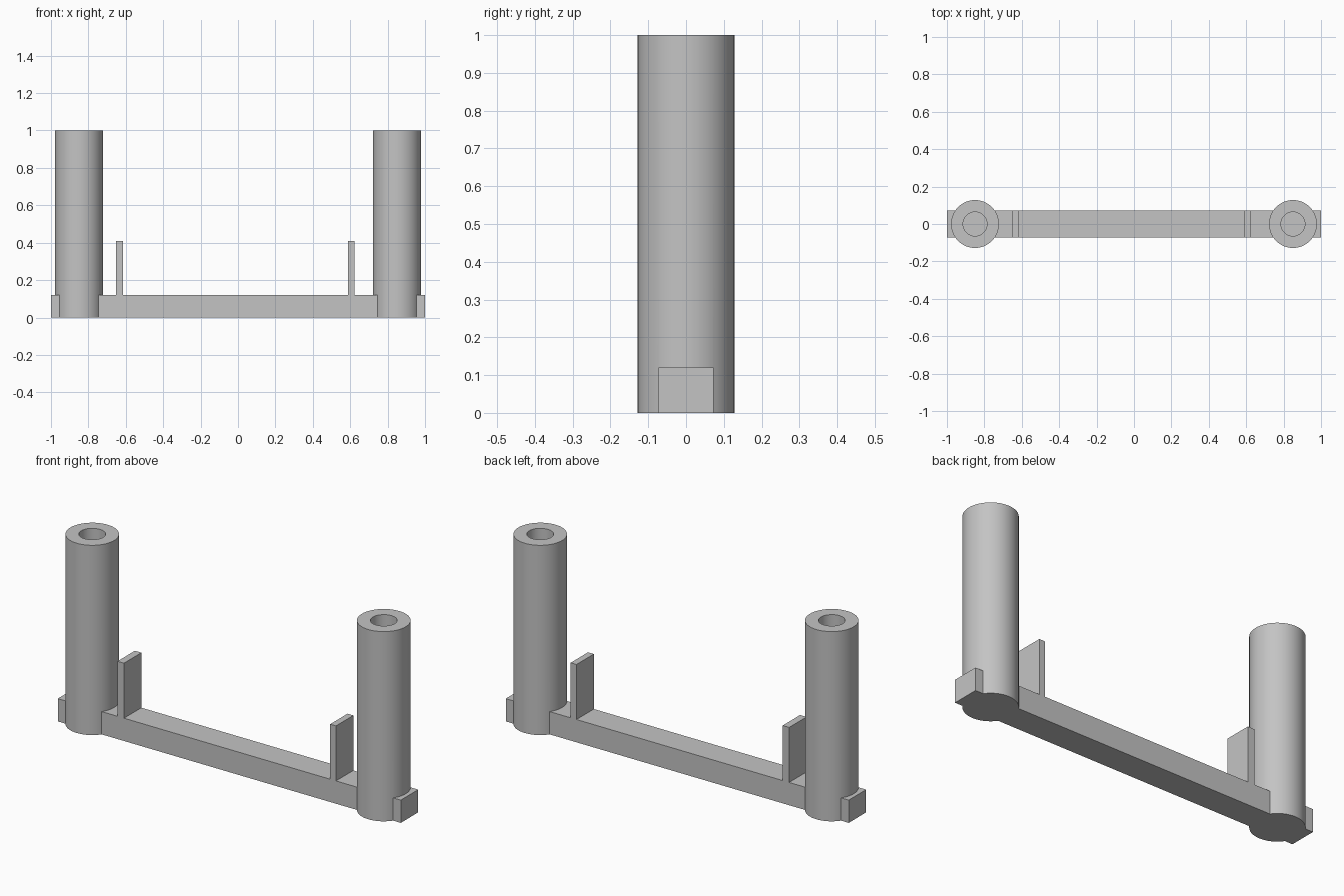
import bpy
import math

cube = bpy.data.objects.get("Cube")
if cube:
    bpy.data.objects.remove(cube, do_unlink=True)

GREY = (0.55, 0.55, 0.55, 1)
grey = bpy.data.materials.new("light grey")
grey.use_nodes = True
grey.diffuse_color = GREY
grey.node_tree.nodes["Principled BSDF"].inputs["Base Color"].default_value = GREY

BAR_H, BAR_W = 0.12, 0.145
POST_X, POST_R, BORE_R, POST_H = 0.85, 0.128, 0.064, 1.0


def finish(name):
    ob = bpy.context.object
    ob.name = name
    ob.data.materials.append(grey)
    return ob


def box(name, x0, x1, z0, z1):
    bpy.ops.mesh.primitive_cube_add(size=1, location=((x0 + x1) / 2, 0, (z0 + z1) / 2))
    ob = finish(name)
    ob.scale = (x1 - x0, BAR_W, z1 - z0)
    bpy.ops.object.transform_apply(location=False, rotation=False)
    return ob


def cylinder(name, x, radius, z0, z1):
    bpy.ops.mesh.primitive_cylinder_add(vertices=64, radius=radius, depth=z1 - z0,
                                        location=(x, 0, (z0 + z1) / 2))
    return finish(name)


def combine(target, tool, operation):
    mod = target.modifiers.new(operation.lower(), "BOOLEAN")
    mod.operation, mod.solver, mod.object = operation, "EXACT", tool
    bpy.context.view_layer.objects.active = target
    bpy.ops.object.modifier_apply(modifier=mod.name)
    bpy.data.objects.remove(tool, do_unlink=True)


# Base bar with a hollow post fused to each end
frame = box("base_bar_with_posts", -1, 1, 0, BAR_H)
for x in (-POST_X, POST_X):
    combine(frame, cylinder("post", x, POST_R, 0, POST_H), "UNION")
    combine(frame, cylinder("bore_cutter", x, BORE_R, BAR_H, POST_H + 0.1), "DIFFERENCE")

# Upright plates standing on the bar
box("right_plate", -0.652, -0.614, BAR_H, 0.41)
box("left_plate", 0.588, 0.622, BAR_H, 0.41)

# Smooth the round walls, keep edges sharp
bpy.ops.object.select_all(action="DESELECT")
frame.select_set(True)
bpy.context.view_layer.objects.active = frame
bpy.ops.object.shade_smooth_by_angle(angle=math.radians(30))
